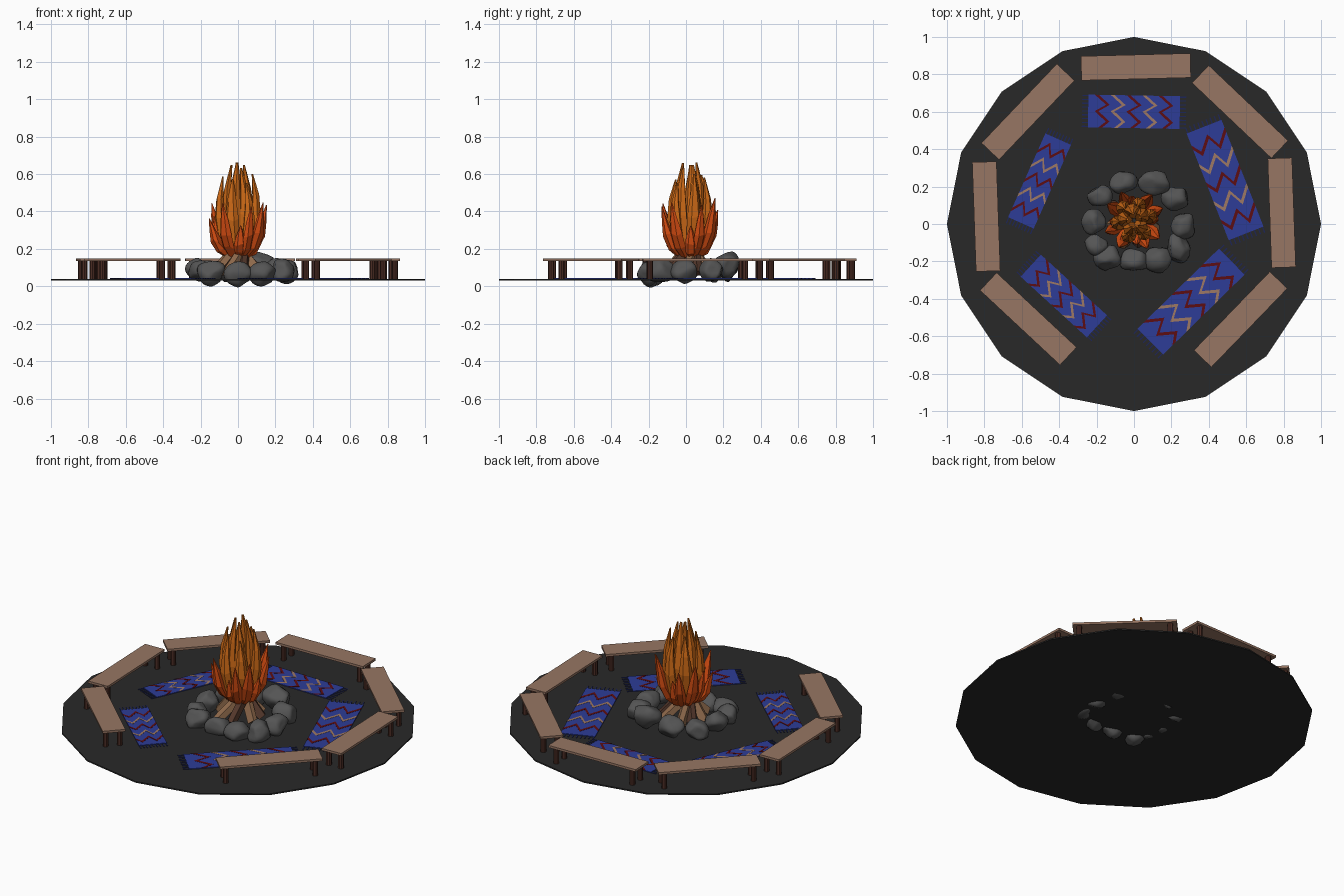
import bpy, bmesh, random
from math import sin, cos, pi, radians
from mathutils import Vector, Matrix, noise

if "Cube" in bpy.data.objects:
    bpy.data.objects.remove(bpy.data.objects["Cube"])

random.seed(4)


def mat(name, r, g, b):
    m = bpy.data.materials.new(name)
    m.diffuse_color = (r, g, b, 1)
    m.use_nodes = True
    m.node_tree.nodes["Principled BSDF"].inputs["Base Color"].default_value = m.diffuse_color
    return m


GROUND = mat("charcoal", .022, .022, .022)
SEAT = mat("bench_wood", .31, .18, .125)
LEG = mat("dark_wood", .07, .025, .017)
BLUE = mat("rug_blue", .026, .045, .31)
NAVY = mat("fringe_blue", .012, .018, .1)
RED = mat("rug_red", .11, .004, .006)
TAN = mat("rug_tan", .34, .19, .13)
STONE = mat("stone", .09, .09, .09)
WOOD = mat("split_wood", .27, .14, .07)
BARK = mat("bark", .09, .04, .025)
FLAME_OUT = mat("flame_red", .68, .075, .006)
FLAME_IN = mat("flame_orange", .6, .14, .008)


def finish(name, bm, material, matrix=Matrix()):
    bmesh.ops.recalc_face_normals(bm, faces=bm.faces)
    me = bpy.data.meshes.new(name)
    bm.to_mesh(me)
    bm.free()
    me.materials.append(material)
    ob = bpy.data.objects.new(name, me)
    ob.matrix_world = matrix
    bpy.context.collection.objects.link(ob)
    return ob


def add_box(bm, c, s):
    bmesh.ops.create_cube(bm, size=1, matrix=Matrix.Translation(c) @ Matrix.Diagonal((*s, 1)))


def loft(bm, rings):
    # skin a list of equal-length point rings and cap both ends
    vs = [[bm.verts.new(p) for p in ring] for ring in rings]
    n = len(vs[0])
    for a, b in zip(vs, vs[1:]):
        for i in range(n):
            bm.faces.new((a[i], a[(i + 1) % n], b[(i + 1) % n], b[i]))
    bm.faces.new(vs[0])
    bm.faces.new(vs[-1])


def place(x, y, deg):
    return Matrix.Translation((x, y, 0)) @ Matrix.Rotation(radians(deg), 4, 'Z')


# ground disc, 16 sides
bm = bmesh.new()
bmesh.ops.create_cone(bm, cap_ends=True, segments=16, radius1=1, radius2=1, depth=.008,
                      matrix=Matrix.Translation((0, 0, .036)))
finish("ground_disc", bm, GROUND)

# benches
for x, y, a in [(.01, .84, 1.5), (.567, .60, -43.5), (.79, .06, -88), (.57, -.51, 46),
                (-.565, -.507, -43), (-.79, .04, -88), (-.567, .60, 46.4)]:
    m = place(x, y, a)
    bm = bmesh.new()
    add_box(bm, (0, 0, .142), (.585, .13, .014))
    finish("bench_seat", bm, SEAT, m)
    bm = bmesh.new()
    for sx in (-1, 1):
        for sy in (-1, 1):
            bmesh.ops.create_cone(bm, cap_ends=True, segments=8, radius1=.016, radius2=.016,
                                  depth=.1, matrix=Matrix.Translation((sx * .255, sy * .04, .087)))
    finish("bench_legs", bm, LEG, m)

# rugs with fringe and zigzag stripes
ZIG = [(-.03, .0875), (.03, .035), (-.03, 0), (.03, -.055), (-.01, -.0875)]
for x, y, a, L, W in [(0, .6, -1, .49, .175), (.487, .235, -68.5, .613, .2),
                      (.305, -.415, 44.5, .61, .195), (-.375, -.385, -42.5, .48, .16),
                      (-.505, .23, 66, .49, .15)]:
    m = place(x, y, a)
    su, sv = L / .49, W / .175
    bm = bmesh.new()
    add_box(bm, (0, 0, .042), (L, W, .005))
    finish("rug", bm, BLUE, m)
    bm = bmesh.new()
    for side in (-1, 1):
        for k in range(9):
            add_box(bm, (side * (L / 2 + .016), (k / 8 - .5) * W * .94, .0415), (.034, .006, .003))
    finish("rug_fringe", bm, NAVY, m)
    for name, mt, centres in [("red_zigzag", RED, (-.17, 0, .17)), ("tan_zigzag", TAN, (-.085, .085))]:
        bm = bmesh.new()
        for c in centres:
            rows = [[bm.verts.new(((c + u + d) * su, v * sv, .0455)) for d in (-.01, .01)]
                    for u, v in ZIG]
            for p, q in zip(rows, rows[1:]):
                bm.faces.new((q[0], q[1], p[1], p[0]))
        ob = finish(name, bm, mt, m)
        ob.modifiers.new("thickness", 'SOLIDIFY').thickness = .001

# stones: spheres chipped flat by random planes
for x, y, sx, sy, z, h in [(-.055, .22, .14, .11, .09, .13), (.11, .22, .16, .12, .12, .14),
                           (.225, .14, .14, .13, .09, .12), (.265, -.01, .12, .14, .08, .12),
                           (.235, -.13, .12, .16, .085, .12), (.13, -.19, .14, .13, .065, .12),
                           (0, -.195, .14, .12, .065, .12), (-.14, -.18, .14, .13, .07, .13),
                           (-.205, -.11, .12, .11, .085, .11), (-.215, .01, .12, .13, .09, .12),
                           (-.18, .15, .13, .11, .08, .12)]:
    bm = bmesh.new()
    bmesh.ops.create_icosphere(bm, subdivisions=3, radius=1)
    planes = [(Vector([random.gauss(0, 1) for _ in range(3)]).normalized(), random.uniform(.68, .88))
              for _ in range(11)]
    off = Vector((x, y, 0)) * 20
    for v in bm.verts:
        for n, d in planes:
            over = v.co.dot(n) - d
            if over > 0:
                v.co -= n * over * .9
        v.co *= 1.12 + .15 * noise.noise(v.co * 1.3 + off)
        v.co = Vector((v.co.x * sx / 2, v.co.y * sy / 2, v.co.z * h / 2))
    ob = finish("fire_stone", bm, STONE, place(x, y, 0) @ Matrix.Translation((0, 0, z)))
    ob.data.polygons.foreach_set("use_smooth", [True] * len(ob.data.polygons))

# split logs leaning into the fire
for k in range(8):
    a = k * pi / 4 + .3 + random.uniform(-.15, .15)
    out, side = Vector((cos(a), sin(a), 0)), Vector((-sin(a), cos(a), 0))
    mid = Vector((0, .02, 0))
    lo = mid + out * random.uniform(.12, .15) + Vector((0, 0, .065))
    hi = mid + out * .02 + side * .03 + Vector((0, 0, random.uniform(.17, .21)))
    d = (hi - lo).normalized()
    up = side.cross(d)
    shape = [(-.03, -.012), (.03, -.012), (.018, .02), (-.01, .028)]
    bm = bmesh.new()
    loft(bm, [[c + side * s + up * t for s, t in shape] for c in (lo, hi)])
    finish("split_log", bm, BARK if k % 3 == 0 else WOOD)


# flames: faceted tongues following (radius, height, half width) profiles
def flame(name, material, deg, path, ztop, wide=1.0):
    a = radians(deg)
    out, side = Vector((cos(a), sin(a), 0)), Vector((-sin(a), cos(a), 0))
    base, zt = .15, path[-1][1]
    lean = random.uniform(-.015, .015)
    rings = []
    for i, (r, z, w) in enumerate(path):
        zz = base + (z - base) * (ztop - base) / (zt - base)
        c = Vector((0, .02, zz)) + out * r + side * lean * i / 4
        rings.append([c + side * cos(j * pi / 3) * w * wide + out * sin(j * pi / 3) * w * .75
                      + Vector((0, 0, random.uniform(-.012, .012) * (0 < i < 4))) for j in range(6)])
    bm = bmesh.new()
    loft(bm, rings)
    finish(name, bm, material)


OUTER = [(.045, .15, .022), (.095, .205, .034), (.128, .28, .036), (.145, .36, .024), (.165, .45, .003)]
MIDDLE = [(.04, .15, .025), (.078, .24, .038), (.098, .37, .038), (.098, .48, .025), (.08, .6, .005)]
INNER = [(.025, .15, .025), (.05, .27, .04), (.062, .4, .04), (.055, .54, .026), (.035, .665, .007)]
for k in range(4):
    flame("outer_flame", FLAME_OUT, 45 + 90 * k + 14, OUTER, random.uniform(.43, .48))
    flame("outer_flame", FLAME_OUT, 45 + 90 * k - 18, OUTER, random.uniform(.36, .45), .85)
    flame("low_flame", FLAME_OUT, 90 * k + 5, [(r * .78, z, w) for r, z, w in OUTER],
          random.uniform(.32, .38), .9)
for k in range(6):
    flame("middle_flame", FLAME_IN, 60 * k + 12, MIDDLE, random.uniform(.55, .61))
for k in range(5):
    flame("inner_flame", FLAME_IN, 72 * k + 30, INNER, random.uniform(.63, .665))
